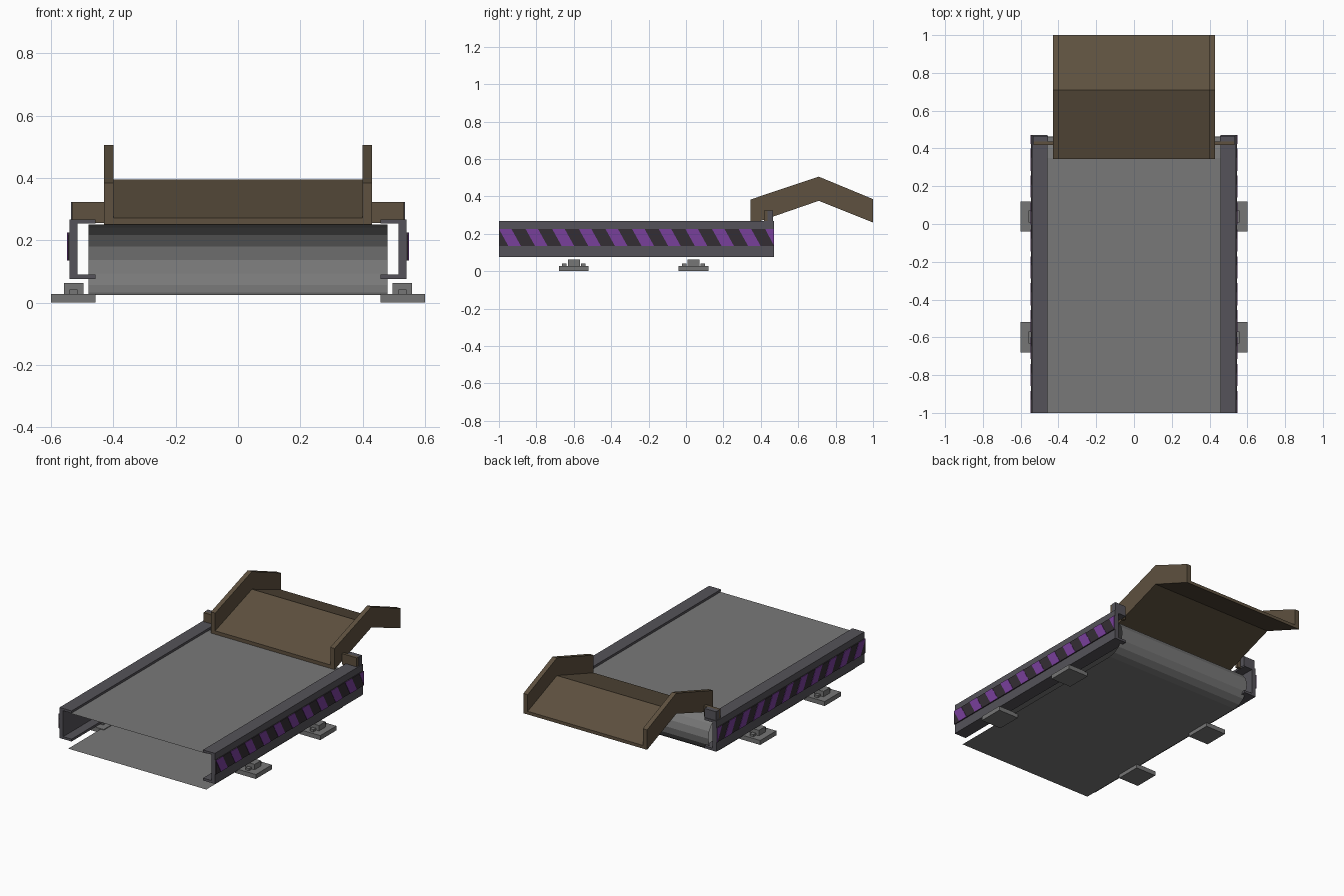
import bpy, bmesh, math

if "Cube" in bpy.data.objects:
    bpy.data.objects.remove(bpy.data.objects["Cube"])


def material(name, r, g, b):
    m = bpy.data.materials.new(name)
    m.diffuse_color = (r, g, b, 1)
    m.use_nodes = True
    m.node_tree.nodes["Principled BSDF"].inputs["Base Color"].default_value = m.diffuse_color
    return m


BELT = material("belt grey", 0.19, 0.19, 0.19)
RAIL = material("rail steel", 0.090, 0.086, 0.100)
FOOT = material("foot grey", 0.18, 0.18, 0.18)
BROWN = material("rusty brown", 0.112, 0.082, 0.050)
DARK = material("stripe dark", 0.034, 0.027, 0.034)
PURPLE = material("stripe purple", 0.19, 0.050, 0.33)


def finish(name, bm, mat):
    bmesh.ops.remove_doubles(bm, verts=bm.verts, dist=1e-5)
    bmesh.ops.recalc_face_normals(bm, faces=bm.faces)
    me = bpy.data.meshes.new(name)
    bm.to_mesh(me)
    bm.free()
    me.materials.append(mat)
    ob = bpy.data.objects.new(name, me)
    bpy.context.collection.objects.link(ob)
    return ob


def add_prism(bm, pts, axis, a, b):
    """Extrude a 2D outline along axis: 'x' takes (y, z), 'y' takes (x, z)."""
    def place(p, t):
        return (t, p[0], p[1]) if axis == 'x' else (p[0], t, p[1])
    v = [bm.verts.new(place(p, a)) for p in pts]
    face = bm.faces.new(v)
    w = bmesh.ops.extrude_face_region(bm, geom=[face])["geom"]
    d = (b - a, 0, 0) if axis == 'x' else (0, b - a, 0)
    bmesh.ops.translate(bm, vec=d,
                        verts=[g for g in w if isinstance(g, bmesh.types.BMVert)])
    if not any(f == face for f in bm.faces):
        bm.faces.new(v)


def prism(name, pts, axis, a, b, mat, sides=False):
    bm = bmesh.new()
    add_prism(bm, pts, axis, a, b)
    if sides:
        add_prism(bm, pts, axis, -a, -b) if axis == 'x' else \
            add_prism(bm, [(-x, z) for x, z in pts], axis, a, b)
    return finish(name, bm, mat)


def box(name, x, y, z, mat):
    """Box given by ranges, built on both sides of x = 0."""
    pts = [(y[0], z[0]), (y[1], z[0]), (y[1], z[1]), (y[0], z[1])]
    return prism(name, pts, 'x', x[0], x[1], mat, sides=True)


Y0, Y1 = -1.0, 0.47

# Belt: an open sheet that wraps around the end
R, CZ, CY = 0.113, 0.137, 0.35
path = [(Y0, CZ + R)]
path += [(CY + R * math.sin(math.pi * k / 8), CZ + R * math.cos(math.pi * k / 8))
         for k in range(9)]
path += [(Y0, CZ - R)]
bm = bmesh.new()
rows = [[bm.verts.new((x, y, z)) for x in (-0.48, 0.48)] for y, z in path]
for p, q in zip(rows, rows[1:]):
    bm.faces.new((p[0], p[1], q[1], q[0]))
finish("belt", bm, BELT)

# Side rails with a C-shaped section
channel = [(0.457, 0.267), (0.54, 0.267), (0.54, 0.075), (0.457, 0.075),
           (0.457, 0.09), (0.515, 0.09), (0.515, 0.253), (0.457, 0.253)]
prism("side_rails", channel, 'y', Y0, Y1, RAIL, sides=True)

# Warning plates and slanted stripes
ZB, ZT = 0.135, 0.225
box("warning_plates", (0.538, 0.546), (Y0, Y1), (ZB, ZT), DARK)
for i in range(11):
    y = Y0 + 0.1424 * i
    if y + 0.115 < Y1:
        quad = [(y, ZT), (y + 0.067, ZT), (y + 0.117, ZB), (y + 0.05, ZB)]
    else:
        quad = [(y, ZT), (Y1, ZT), (Y1, ZB)]
    prism("warning_stripe", quad, 'x', 0.545, 0.548, PURPLE, sides=True)

# Feet: base plate, raised block, bolts
for y in (-0.6, 0.04):
    box("foot_plate", (0.457, 0.6), (y - 0.08, y + 0.08), (0, 0.028), FOOT)
    box("foot_block", (0.495, 0.558), (y - 0.032, y + 0.032), (0.026, 0.062), FOOT)
    for s in (-1, 1):
        c = y + s * 0.05
        box("foot_bolt", (0.515, 0.54), (c - 0.012, c + 0.012), (0.026, 0.042), FOOT)

# Chute: bent side walls and bent floor
wall = [(0.345, 0.383), (0.71, 0.505), (1.0, 0.385),
        (1.0, 0.26), (0.71, 0.376), (0.345, 0.25)]
prism("chute_walls", wall, 'x', 0.40, 0.43, BROWN, sides=True)
floor = [(0.345, 0.272), (0.71, 0.394), (1.0, 0.28),
         (1.0, 0.26), (0.71, 0.376), (0.345, 0.25)]
prism("chute_floor", floor, 'x', -0.40, 0.40, BROWN)

# Brackets that join the chute to the rails
box("bracket_front", (0.43, 0.532), (0.418, 0.436), (0.255, 0.323), BROWN)
box("bracket_back", (0.455, 0.535), (0.436, 0.466), (0.262, 0.323), RAIL)
